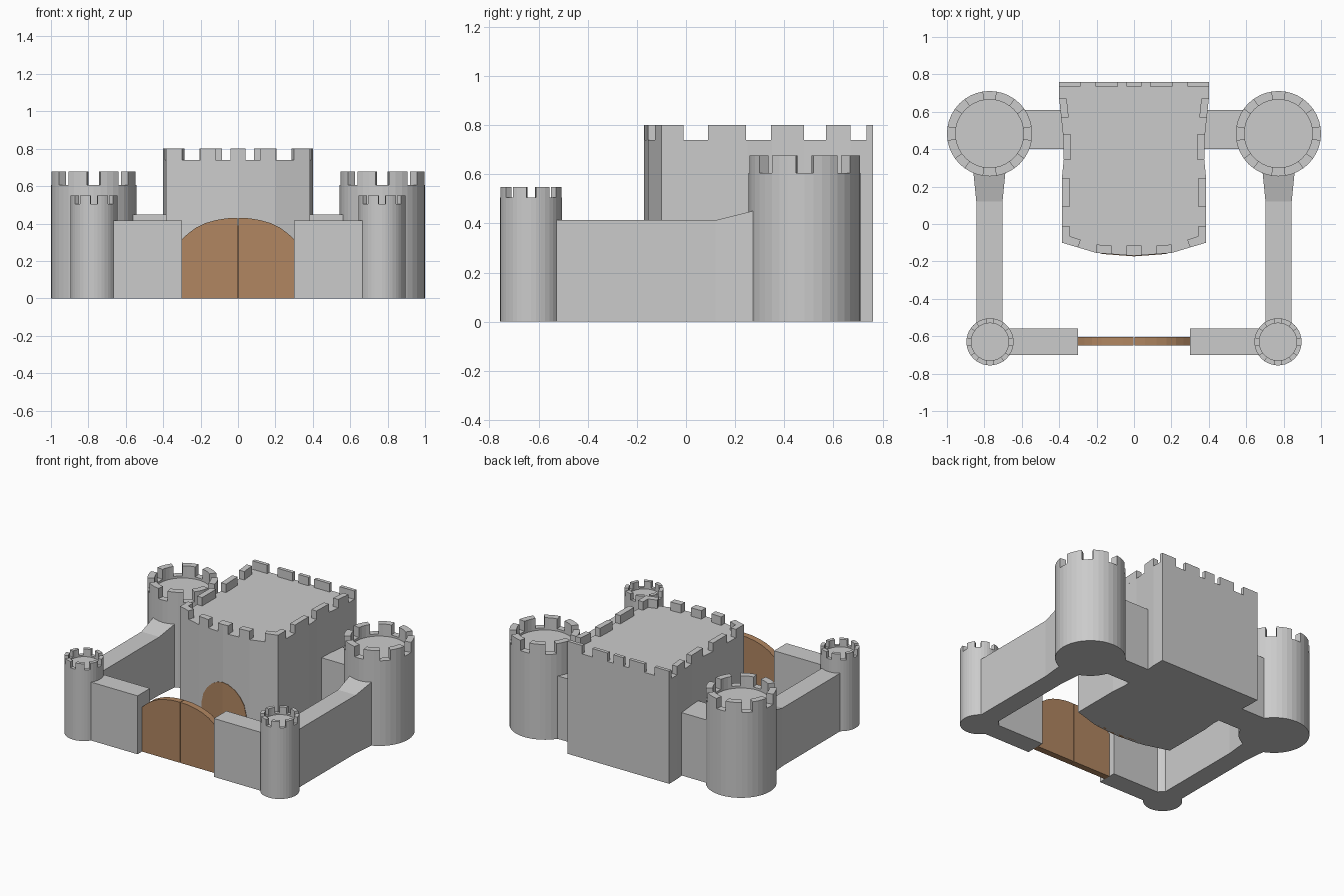
import bpy, bmesh, math

if "Cube" in bpy.data.objects:
    bpy.data.objects.remove(bpy.data.objects["Cube"])

brown = bpy.data.materials.new("brown_wood")
brown.diffuse_color = (0.44, 0.24, 0.12, 1)
brown.use_nodes = True
brown.node_tree.nodes["Principled BSDF"].inputs["Base Color"].default_value = brown.diffuse_color


def finish(name, bm, mat=None):
    bmesh.ops.remove_doubles(bm, verts=bm.verts, dist=1e-5)
    bmesh.ops.recalc_face_normals(bm, faces=bm.faces)
    me = bpy.data.meshes.new(name)
    bm.to_mesh(me)
    bm.free()
    ob = bpy.data.objects.new(name, me)
    bpy.context.collection.objects.link(ob)
    if mat:
        me.materials.append(mat)
    return ob


def loft(bm, rings, closed=True):
    """Skin a list of equal-length point rings and cap both ends."""
    vs = [[bm.verts.new(p) for p in r] for r in rings]
    n = len(vs[0])
    for a, b in zip(vs, vs[1:]):
        for i in range(n):
            j = (i + 1) % n
            bm.faces.new((a[i], a[j], b[j], b[i]))
    bm.faces.new(vs[0])
    bm.faces.new(vs[-1])


def prism(bm, pts, z0, z1):
    loft(bm, [[(x, y, z) for x, y in pts] for z in (z0, z1)])


def tower(name, cx, cy, R, r, rim, top, floor):
    N = 40
    def at(i, rad):
        a = 2 * math.pi * i / N
        return cx + rad * math.cos(a), cy + rad * math.sin(a)
    bm = bmesh.new()
    # body with sunken floor
    loft(bm, [[(*at(i, rad), z) for i in range(N)]
              for rad, z in ((R, 0), (R, rim), (r, rim), (r, floor))])
    finish(name, bm)
    # eight curved merlons
    bm = bmesh.new()
    for k in range(8):
        idx = [5 * k + 1 + s for s in range(4)]
        pts = [at(i, R) for i in idx] + [at(i, r) for i in reversed(idx)]
        prism(bm, pts, rim, top)
    finish(name + "_merlons", bm)


def interp(table, t):
    for (a, u), (b, v) in zip(table, table[1:]):
        if a <= t <= b:
            return u + (v - u) * (t - a) / (b - a)
    return table[-1][1]


def panel(name, profile, front, back):
    """Arched panel: profile is (x, top height); front/back give y at x."""
    bm = bmesh.new()
    loft(bm, [[(x, front(x), 0), (x, back(x), 0), (x, back(x), z), (x, front(x), z)]
              for x, z in profile])
    finish(name, bm, brown)


# keep outline: side x by y, front y by |x|
side = [(-0.10, 0.385), (0.25, 0.385), (0.35, 0.375), (0.48, 0.38), (0.67, 0.4), (0.76, 0.4)]
face = [(0, -0.17), (0.2, -0.155), (0.385, -0.10)]
sx = lambda y: interp(side, y)
fy = lambda x: interp(face, abs(x))

right = [(0, -0.17), (0.2, -0.155)] + [(x, y) for y, x in side]
bm = bmesh.new()
prism(bm, right + [(-x, y) for x, y in reversed(right[1:])], 0, 0.74)
finish("keep", bm)

# keep merlons
bm = bmesh.new()
Z0, Z1, T = 0.74, 0.8, 0.04
for s in (1, -1):
    def add(pts):
        prism(bm, [(s * x, y) for x, y in pts], Z0, Z1)
    # side merlons
    for a, b in ((0.09, 0.245), (0.345, 0.48), (0.57, 0.67)):
        add([(sx(a), a), (sx(b), b), (sx(b) - T, b), (sx(a) - T, a)])
    # front corner merlon
    add([(0.385, -0.01), (0.385, -0.10), (0.3, fy(0.3)), (0.285, -0.085),
         (0.345, -0.065), (0.345, -0.01)])
    # front and back merlons
    add([(0.12, fy(0.12)), (0.2, fy(0.2)), (0.2, -0.11), (0.12, -0.115)])
    for a, b in ((0.085, 0.205), (0.285, 0.4)):
        add([(a, 0.735), (b, 0.735), (b, 0.76), (a, 0.76)])
prism(bm, [(-0.04, fy(0.04)), (0, -0.17), (0.04, fy(0.04)), (0.04, -0.115), (-0.04, -0.115)], Z0, Z1)
prism(bm, [(-0.04, 0.735), (0.04, 0.735), (0.04, 0.76), (-0.04, 0.76)], Z0, Z1)
finish("keep_merlons", bm)

# keep door follows the bent front wall
half = [(0.04, 0.382), (0.09, 0.355), (0.13, 0.315), (0.16, 0.265), (0.175, 0.2)]
door = [(-x, z) for x, z in reversed(half)] + [(0, 0.39)] + half
panel("keep_door", door, lambda x: fy(x) - 0.003, lambda x: fy(x) + 0.02)

# mirrored parts: gate leaves, walls, towers
leaf = [(0.002, 0.43), (0.06, 0.428), (0.12, 0.418), (0.175, 0.402), (0.225, 0.378),
        (0.265, 0.348), (0.302, 0.315)]
for s, n in ((1, "right"), (-1, "left")):
    panel("gate_leaf_" + n, [(s * x, z) for x, z in leaf],
          lambda x: -0.65, lambda x: -0.605)

    bm = bmesh.new()
    prism(bm, [(s * 0.3, -0.7), (s * 0.77, -0.7), (s * 0.77, -0.56), (s * 0.3, -0.56)], 0, 0.415)
    finish("front_wall_" + n, bm)

    bm = bmesh.new()
    prism(bm, [(s * 0.36, 0.4), (s * 0.77, 0.4), (s * 0.77, 0.61), (s * 0.36, 0.61)], 0, 0.447)
    finish("back_wall_" + n, bm)

    # side wall flares toward the big tower
    bm = bmesh.new()
    loft(bm, [[(s * 0.773 - w, y, 0), (s * 0.773 + w, y, 0),
               (s * 0.773 + w, y, h), (s * 0.773 - w, y, h)]
              for y, w, h in ((-0.63, 0.07, 0.413), (0.12, 0.07, 0.413),
                              (0.27, 0.085, 0.45), (0.4, 0.09, 0.45))])
    finish("side_wall_" + n, bm)

    tower("big_tower_" + n, s * 0.772, 0.483, 0.228, 0.182, 0.605, 0.677, 0.59)
    tower("small_tower_" + n, s * 0.77, -0.63, 0.126, 0.1, 0.505, 0.549, 0.495)
